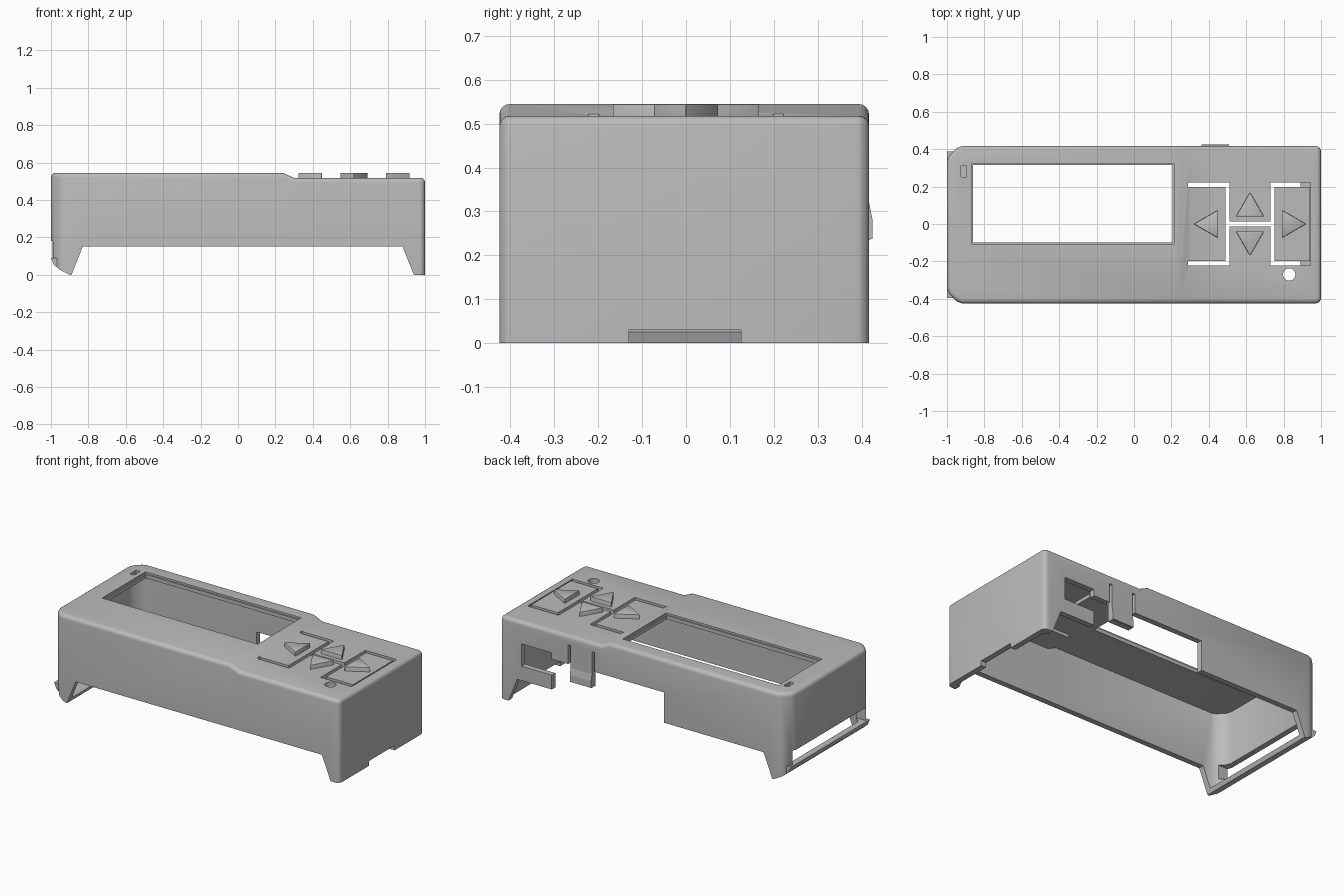
import bpy, bmesh, math
from mathutils import Vector

cube = bpy.data.objects.get("Cube")
if cube:
    bpy.data.objects.remove(cube, do_unlink=True)

grey = bpy.data.materials.new("matte_grey")
grey.use_nodes = True
grey.diffuse_color = (0.5, 0.5, 0.5, 1)
grey.node_tree.nodes["Principled BSDF"].inputs["Base Color"].default_value = (0.5, 0.5, 0.5, 1)

Y0, Y1 = -0.425, 0.417      # front and back faces
TOP, LOW = 0.545, 0.518     # screen deck and key deck
WALL = 0.035


def to_object(name, bm):
    bmesh.ops.recalc_face_normals(bm, faces=bm.faces)
    mesh = bpy.data.meshes.new(name)
    bm.to_mesh(mesh)
    bm.free()
    mesh.materials.append(grey)
    obj = bpy.data.objects.new(name, mesh)
    bpy.context.collection.objects.link(obj)
    return obj


def prism_bm(points, lo, hi, axis):
    """Extrude a 2D outline along an axis: the outline uses the other two."""
    place = {"x": lambda p, d: (d, p[0], p[1]),
             "y": lambda p, d: (p[0], d, p[1]),
             "z": lambda p, d: (p[0], p[1], d)}[axis]
    bm = bmesh.new()
    face = bm.faces.new([bm.verts.new(place(p, lo)) for p in points])
    ext = bmesh.ops.extrude_face_region(bm, geom=[face])
    move = Vector(place((0, 0), hi - lo))
    verts = [g for g in ext["geom"] if isinstance(g, bmesh.types.BMVert)]
    bmesh.ops.translate(bm, verts=verts, vec=move)
    bmesh.ops.recalc_face_normals(bm, faces=bm.faces)
    return bm


def prism(name, points, lo, hi, axis):
    return to_object(name, prism_bm(points, lo, hi, axis))


def box(name, x0, x1, y0, y1, z0, z1):
    return prism(name, [(x0, y0), (x1, y0), (x1, y1), (x0, y1)], z0, z1, "z")


def apply_all(obj):
    bpy.ops.object.select_all(action="DESELECT")
    obj.select_set(True)
    bpy.context.view_layer.objects.active = obj
    for mod in list(obj.modifiers):
        bpy.ops.object.modifier_apply(modifier=mod.name)


def cut(obj, cutter):
    mod = obj.modifiers.new("cut", "BOOLEAN")
    mod.operation = "DIFFERENCE"
    mod.solver = "EXACT"
    mod.object = cutter
    cutter.hide_render = True
    apply_all(obj)
    bpy.data.objects.remove(cutter, do_unlink=True)


def smooth(obj):
    apply_all(obj)
    bpy.ops.object.shade_smooth_by_angle(angle=math.radians(32))


def stepped_block(name, inset, drop, rounding):
    """Plan outline raised to the stepped deck, with rounded top rim."""
    half = [(-1, 0.08), (-0.988, 0.05), (-0.95, 0.012), (-0.92, 0)]
    r = 0.03
    half += [(1 - r + r * math.sin(a), r - r * math.cos(a))
             for a in (i * math.pi / 8 for i in range(5))]
    s = 1 - inset
    front = [(x * s, Y0 + inset + d) for x, d in half]
    back = [(x * s, Y1 - inset - d) for x, d in reversed(half)]
    bm = prism_bm(front + back, -0.15, TOP - drop, "z")
    for x in (0.24, 0.30):
        bmesh.ops.bisect_plane(bm, geom=bm.verts[:] + bm.edges[:] + bm.faces[:],
                               plane_co=(x, 0, 0), plane_no=(1, 0, 0))
    for v in bm.verts:
        if v.co.z > 0 and v.co.x > 0.29:
            v.co.z -= TOP - LOW
    bm.normal_update()
    if rounding:
        rim = [e for e in bm.edges if all(v.co.z > 0 for v in e.verts)
               and min(abs(f.normal.z) for f in e.link_faces) < 0.1]
        bmesh.ops.bevel(bm, geom=rim, offset=rounding, segments=4,
                        profile=0.5, affect="EDGES")
    return to_object(name, bm)


# Open-bottomed case
case = stepped_block("case", 0, 0, 0.024)
cut(case, stepped_block("cavity", WALL, WALL, 0))
cut(case, box("floor_trim", -2, 2, -1, 1, -0.5, 0))

# Feet: cut-away between the corners and the curved heel
cut(case, prism("foot_gap", [(-0.93, -0.1), (-0.83, 0.15), (0.88, 0.15), (0.98, -0.1)],
                -1, 1, "y"))
heel = [(-1, 0.09), (-0.985, 0.055), (-0.955, 0.028), (-0.9, 0)]
cut(case, prism("heel_trim", [(-1.1, 0.09)] + heel + [(-0.9, -0.1), (-1.1, -0.1)],
                -1, 1, "y"))

# Long opening in the end wall, and the notch in the opposite one
cut(case, box("end_slot", -1.1, -0.9, -0.37, 0.36, 0.09, 0.18))
cut(case, box("end_notch", 0.9, 1.1, -0.13, 0.125, -0.1, 0.03))

# Screen window, lamp recess and reset hole
WX0, WX1, WY0, WY1 = -0.86, 0.205, -0.1, 0.315
cut(case, box("window", WX0, WX1, WY0, WY1, 0.4, 0.7))
e = 0.008
cut(case, box("window_rim", WX0 - e, WX1 + e, WY0 - e, WY1 + e, TOP - 0.012, 0.7))
cut(case, box("lamp_recess", -0.925, -0.895, 0.25, 0.31, TOP - 0.025, 0.7))
hole = [(0.83 + 0.033 * math.cos(i * math.pi / 12), -0.27 + 0.033 * math.sin(i * math.pi / 12))
        for i in range(24)]
cut(case, prism("round_hole", hole, 0.4, 0.7, "z"))

# Slots that free the four key flaps
for x in (0.5, 0.74):
    cut(case, box("flap_side", x - 0.011, x + 0.011, -0.222, 0.222, 0.4, 0.7))
cut(case, box("flap_middle", 0.495, 0.745, -0.014, 0.014, 0.4, 0.7))
for side in (-1, 1):
    ya, yb = sorted((side * 0.198, side * 0.222))
    cut(case, box("left_arm", 0.29, 0.505, ya, yb, 0.4, 0.7))
    cut(case, box("right_arm", 0.735, 0.89, ya, yb, 0.4, 0.7))
    cut(case, box("arm_end", 0.885, 0.945, ya, yb, LOW - 0.02, 0.7))
cut(case, box("hinge_groove", 0.937, 0.944, -0.2, 0.2, LOW - 0.01, 0.7))

# Back wall: stepped notch, spring tab and port opening
for x0, x1, z in ((-0.14, 0.345, 0.34), (0.525, 0.64, 0.34), (0.34, 0.53, 0.235)):
    cut(case, box("back_notch", x0, x1, 0.3, 0.6, -0.1, z))
for x in (0.343, 0.509):
    cut(case, box("tab_slot", x, x + 0.018, 0.3, 0.6, 0.2, 0.46))
cut(case, box("port", 0.64, 0.85, 0.3, 0.6, 0.24, 0.38))
smooth(case)

prism("tab_ridge", [(0.39, 0.235), (0.425, 0.237), (0.425, 0.28), (0.417, 0.32), (0.39, 0.32)],
      0.361, 0.509, "x")

# Rail closing the end wall below its opening
rail = prism("end_rail", heel + [(-0.89, 0), (-0.88, 0.025), (-0.95, 0.06), (-0.96, 0.09)],
             -0.395, 0.387, "y")
smooth(rail)

# Arrow keys
KEYS = {"left_key": (-1, 0), "right_key": (1, 0), "up_key": (0, 1), "down_key": (0, -1)}
for name, (dx, dy) in KEYS.items():
    cx, cy = 0.62 + 0.17 * abs(dx) * dx, 0.04 * dy
    tip, wing = 0.13, 0.075
    tri = [(cx + dx * tip, cy + dy * tip),
           (cx - dy * wing, cy + dx * wing),
           (cx + dy * wing, cy - dx * wing)]
    bm = prism_bm(tri, LOW - 0.03, TOP, "z")
    upright = [ed for ed in bm.edges if abs(ed.verts[0].co.z - ed.verts[1].co.z) > 0.01]
    bmesh.ops.bevel(bm, geom=upright, offset=0.006, segments=3, profile=0.5, affect="EDGES")
    rim = [ed for ed in bm.edges if all(v.co.z > TOP - 0.001 for v in ed.verts)]
    bmesh.ops.bevel(bm, geom=rim, offset=0.004, segments=2, profile=0.5, affect="EDGES")
    smooth(to_object(name, bm))
